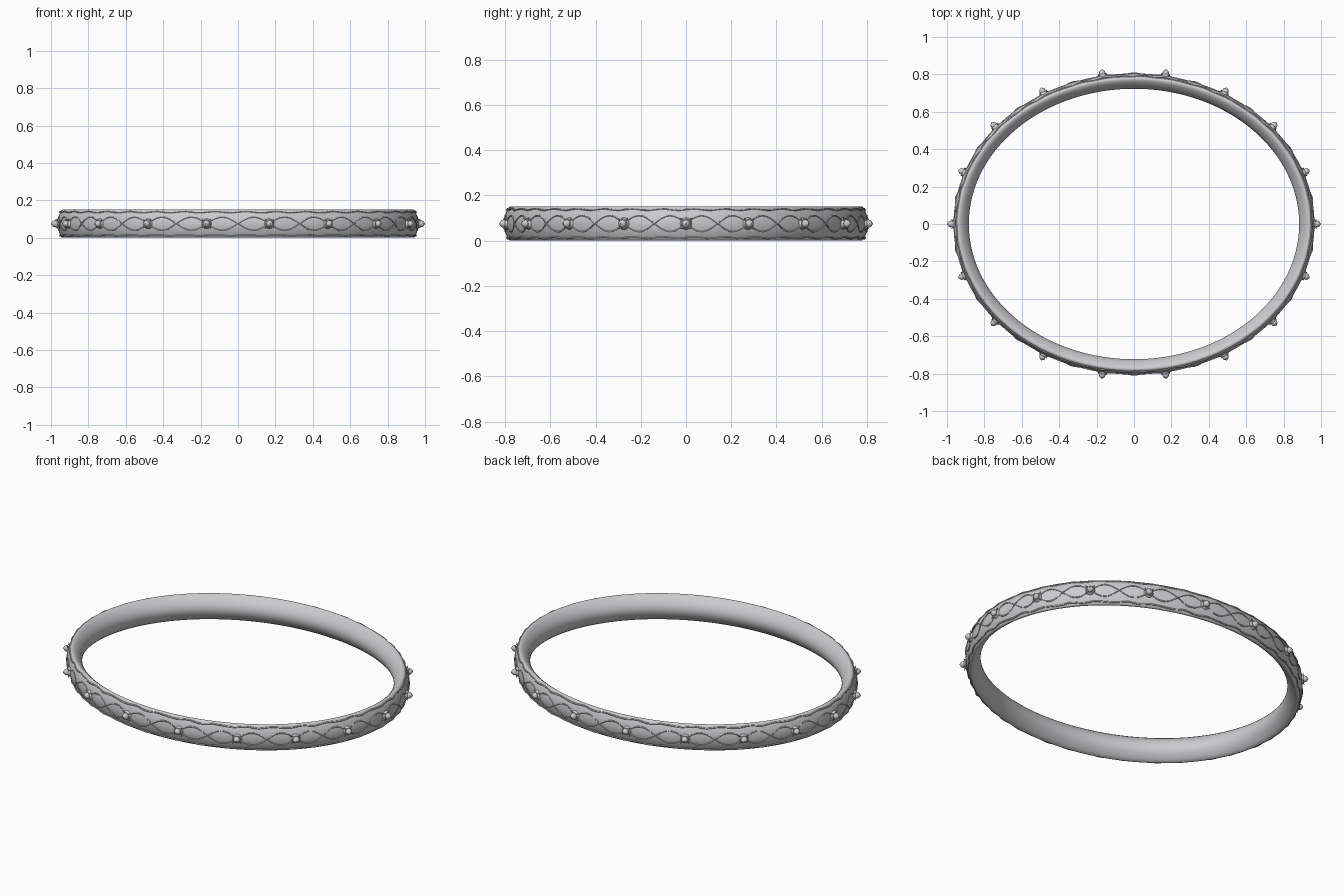
import bpy, bmesh
from math import sin, cos, pi
from mathutils import Vector, Matrix

old = bpy.data.objects.get("Cube")
if old:
    bpy.data.objects.remove(old, do_unlink=True)

A, B, MID = 0.965, 0.805, 0.075   # outer half-axes and mid height
STUDS = 18

silver = bpy.data.materials.new("silver grey")
silver.use_nodes = True
silver.diffuse_color = (0.6, 0.6, 0.62, 1)
silver.node_tree.nodes["Principled BSDF"].inputs["Base Color"].default_value = (0.6, 0.6, 0.62, 1)


def bulge(z):
    """Inset of the outer wall at height z."""
    return -0.02 * ((z - MID) / 0.07) ** 2


def on_oval(t, inset, z):
    return Vector(((A + inset) * cos(t), (B + inset) * sin(t), z))


def finish(name, bm):
    bmesh.ops.recalc_face_normals(bm, faces=bm.faces)
    mesh = bpy.data.meshes.new(name)
    bm.to_mesh(mesh)
    bm.free()
    mesh.materials.append(silver)
    obj = bpy.data.objects.new(name, mesh)
    bpy.context.collection.objects.link(obj)
    bpy.ops.object.select_all(action='DESELECT')
    obj.select_set(True)
    bpy.context.view_layer.objects.active = obj
    bpy.ops.object.shade_smooth_by_angle(angle=0.7)
    return obj


def sweep(name, section, steps):
    """Closed sweep round the oval; section(t) gives (inset, z) pairs."""
    bm = bmesh.new()
    rings = []
    for i in range(steps):
        t = 2 * pi * i / steps
        rings.append([bm.verts.new(on_oval(t, d, z)) for d, z in section(t)])
    n = len(rings[0])
    for i in range(steps):
        a, b = rings[i], rings[(i + 1) % steps]
        for j in range(n):
            k = (j + 1) % n
            bm.faces.new((a[j], b[j], b[k], a[k]))
    return finish(name, bm)


def wire(name, height, lift, radius, steps=720):
    """Thin wire lying on the outer wall at height(t)."""
    def section(t):
        z = height(t)
        d = bulge(z) + lift(t)
        return [(d + radius * cos(a), z + radius * sin(a))
                for a in (2 * pi * k / 6 for k in range(6))]
    return sweep(name, section, steps)


# Band: domed outer wall, narrow rim, rounded inner wall
outer = [(bulge(z), z) for z in (0.004 + 0.142 * k / 12 for k in range(13))]
inner = [(-0.03 - 0.052 * sin(pi * k / 14) ** 0.7, 0.15 - 0.15 * k / 14) for k in range(1, 14)]
band_profile = outer + [(-0.026, 0.15), (-0.034, 0.15)] + inner + [(-0.034, 0), (-0.026, 0)]
sweep("band", lambda t: band_profile, 240)

# Two crossing vines, sinking slightly into the wall between crests
for side, name in ((1, "vine_upper"), (-1, "vine_lower")):
    wire(name, lambda t, s=side: MID + s * 0.036 * sin(STUDS * t),
         lambda t: 0.0005 + 0.0015 * cos(4 * STUDS * t), 0.0035)

# Wavy rim wires
for z, name in ((0.012, "rim_wire_lower"), (0.138, "rim_wire_upper")):
    wire(name, lambda t, z=z: z + 0.003 * sin(2 * STUDS * t),
         lambda t: 0.001 + 0.002 * cos(3 * STUDS * t), 0.004)


# Studs: collar, bead with a small tip, four diagonal prongs
def add_stud(bm, t):
    out = Vector((cos(t) / A, sin(t) / B, 0)).normalized()
    up = Vector((0, 0, 1))
    frame = Matrix((up.cross(out), up, out)).transposed().to_4x4()
    frame = Matrix.Translation(on_oval(t, 0, MID)) @ frame
    bmesh.ops.create_cone(bm, cap_ends=True, segments=12, radius1=0.028, radius2=0.021,
                          depth=0.014, matrix=frame @ Matrix.Translation((0, 0, 0.003)))
    bmesh.ops.create_uvsphere(bm, u_segments=14, v_segments=8, radius=0.018,
                              matrix=frame @ Matrix.Translation((0, 0, 0.014)))
    bmesh.ops.create_cone(bm, cap_ends=True, segments=8, radius1=0.008, radius2=0.002,
                          depth=0.006, matrix=frame @ Matrix.Translation((0, 0, 0.032)))
    for k in range(4):
        spin = Matrix.Rotation(pi / 4 + k * pi / 2, 4, 'Z')
        lean = Matrix.Translation((0.024, 0, 0.006)) @ Matrix.Rotation(pi / 3, 4, 'Y')
        bmesh.ops.create_cone(bm, cap_ends=True, segments=6, radius1=0.006, radius2=0.001,
                              depth=0.022, matrix=frame @ spin @ lean)


bm = bmesh.new()
for i in range(STUDS):
    add_stud(bm, 2 * pi * i / STUDS)
finish("studs", bm)
